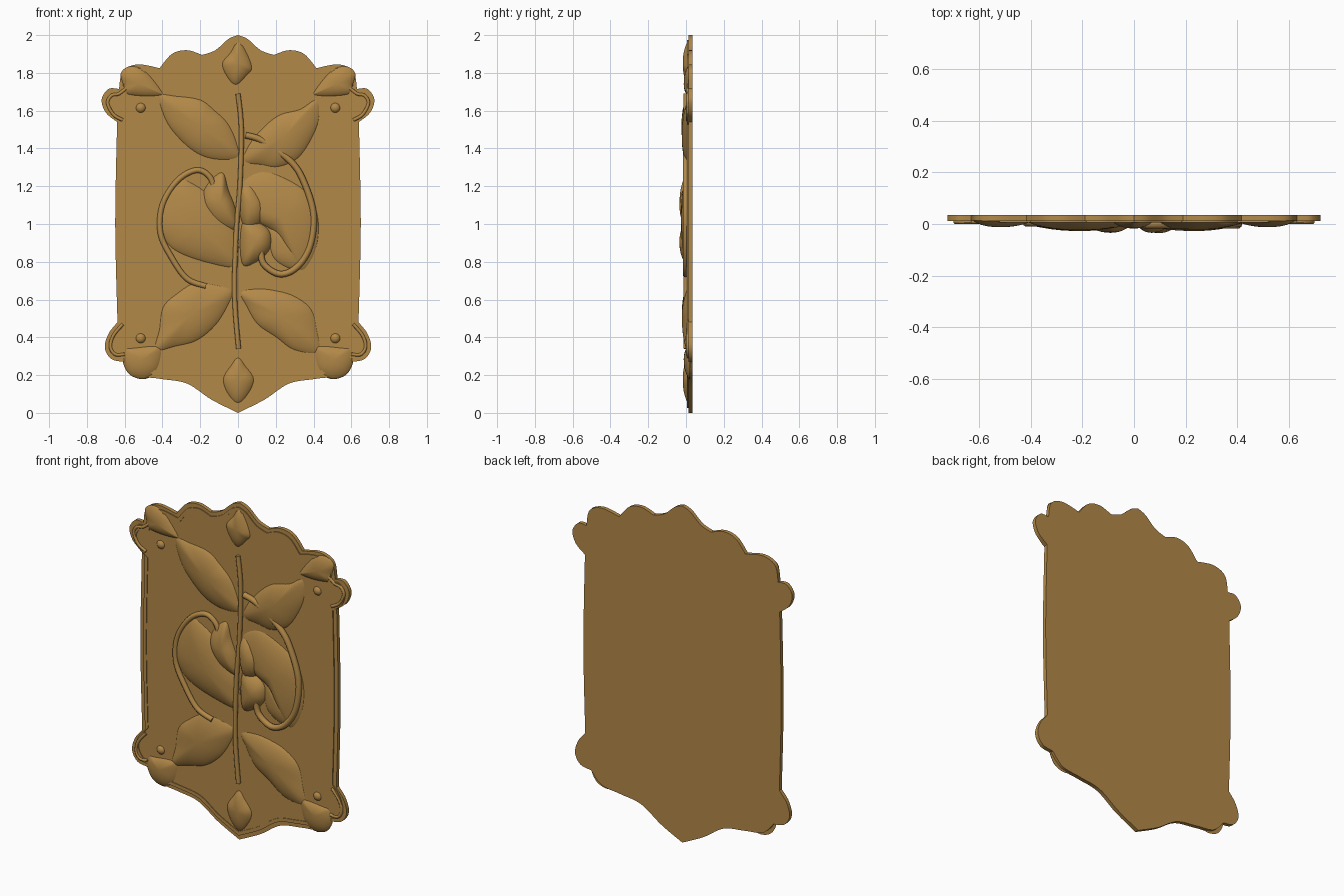
import bpy, bmesh, math
from mathutils import Vector

if "Cube" in bpy.data.objects:
    bpy.data.objects.remove(bpy.data.objects["Cube"])

mat = bpy.data.materials.new("brass")
mat.diffuse_color = (0.45, 0.25, 0.065, 1)
mat.use_nodes = True
mat.node_tree.nodes["Principled BSDF"].inputs["Base Color"].default_value = mat.diffuse_color


def spline(pts, n=6, closed=False):
    """Catmull-Rom points through a few 2D knots."""
    p = [Vector(q) for q in pts]
    out, m = [], len(p)
    for i in range(m if closed else m - 1):
        if closed:
            a, b, c, d = (p[(i + k) % m] for k in (-1, 0, 1, 2))
        else:
            a, b, c, d = p[max(i - 1, 0)], p[i], p[i + 1], p[min(i + 2, m - 1)]
        for k in range(n):
            t = k / n
            out.append(0.5 * (2 * b + (c - a) * t + (2 * a - 5 * b + 4 * c - d) * t * t
                              + (3 * b - a - 3 * c + d) * t ** 3))
    if not closed:
        out.append(p[-1])
    return out


def finish(bm, name, angle=40):
    bmesh.ops.recalc_face_normals(bm, faces=bm.faces)
    me = bpy.data.meshes.new(name)
    bm.to_mesh(me)
    bm.free()
    ob = bpy.data.objects.new(name, me)
    bpy.context.collection.objects.link(ob)
    me.materials.append(mat)
    bpy.ops.object.select_all(action='DESELECT')
    ob.select_set(True)
    bpy.context.view_layer.objects.active = ob
    bpy.ops.object.shade_smooth_by_angle(angle=math.radians(angle))
    return ob


def bridge(bm, a, b):
    for i in range(len(a)):
        j = (i + 1) % len(a)
        bm.faces.new((a[i], a[j], b[j], b[i]))


def pillow(name, pts, h, base=0.014, rings=9, n=5):
    """Domed relief shape swelling from a closed outline."""
    o = spline(pts, n, True)
    c = sum(o, Vector((0, 0))) / len(o)
    bm = bmesh.new()
    prev = None
    for r in range(rings):
        s = math.cos(r / rings * math.pi / 2)
        y = base - h * (1 - s ** 2.2) ** 0.75
        ring = [bm.verts.new((c.x + (q.x - c.x) * s, y, c.y + (q.y - c.y) * s)) for q in o]
        if prev:
            bridge(bm, prev, ring)
        else:
            bm.faces.new(ring)
        prev = ring
    tip = bm.verts.new((c.x, base - h, c.y))
    for i in range(len(o)):
        bm.faces.new((prev[i], prev[(i + 1) % len(o)], tip))
    return finish(bm, name, 50)


def tube(name, pts, r, y):
    """Round stem along a path of (x, z) knots."""
    path = spline(pts, 6)
    bm = bmesh.new()
    prev, sides = None, 10
    for i, p in enumerate(path):
        d = (path[min(i + 1, len(path) - 1)] - path[max(i - 1, 0)]).normalized()
        ring = []
        for k in range(sides):
            a = 2 * math.pi * k / sides
            q = p + Vector((-d.y, d.x)) * r * math.cos(a)
            ring.append(bm.verts.new((q.x, y + r * math.sin(a), q.y)))
        if prev:
            bridge(bm, prev, ring)
        else:
            bm.faces.new(ring)
        prev = ring
    bm.faces.new(prev)
    return finish(bm, name)


def both(fn, name, pts, *args):
    """Build a part and its mirror image."""
    fn(name + "_right", pts, *args)
    fn(name + "_left", [(-x, z) for x, z in pts], *args)


# Plaque: scalloped outline in segments that meet at cusps, then mirrored
segments = [
    [(0, 2), (.05, 1.98), (.12, 1.92), (.19, 1.895)],
    [(.19, 1.895), (.27, 1.92), (.35, 1.9), (.415, 1.825)],
    [(.415, 1.825), (.53, 1.845), (.61, 1.81), (.63, 1.715)],
    [(.63, 1.715), (.685, 1.715), (.722, 1.66), (.7, 1.59), (.64, 1.54)],
    [(.64, 1.54), (.65, 1.0), (.638, .48)],
    [(.638, .48), (.685, .42), (.705, .345), (.67, .285), (.6, .27)],
    [(.6, .27), (.53, .2), (.41, .18), (.27, .155), (.14, .07), (0, 0)],
]
half = []
for s in segments:
    half += spline(s, 7)[:-1]
half.append(Vector((0, 0)))
outline = half + [Vector((-p.x, p.y)) for p in half[-2:0:-1]]

bm = bmesh.new()
# stepped rim: (x scale, z scale, y)
levels = [(1, 1, .035), (1, 1, .012), (.965, .975, .012), (.965, .975, .006),
          (.935, .952, .006), (.935, .952, .010)]
prev = None
for sx, sz, y in levels:
    ring = [bm.verts.new((p.x * sx, y, 1 + (p.y - 1) * sz)) for p in outline]
    if prev:
        bridge(bm, prev, ring)
    else:
        bm.faces.new(ring)
    prev = ring
bm.faces.new(prev)
finish(bm, "plaque", 35)

# Large leaves
pillow("leaf_upper_left", [(-.42, 1.68), (-.33, 1.68), (-.2, 1.66), (-.12, 1.6), (-.05, 1.53),
       (-.005, 1.43), (0, 1.35), (-.12, 1.34), (-.23, 1.38), (-.33, 1.47), (-.39, 1.56)], .038)
pillow("leaf_upper_right", [(.03, 1.33), (.05, 1.41), (.13, 1.51), (.22, 1.58), (.33, 1.61),
       (.42, 1.66), (.43, 1.55), (.38, 1.43), (.31, 1.34), (.21, 1.3), (.13, 1.31)], .036)
pillow("leaf_lower_left", [(-.03, .65), (-.12, .68), (-.23, .69), (-.33, .63), (-.4, .56),
       (-.42, .44), (-.44, .33), (-.33, .35), (-.22, .38), (-.12, .46), (-.05, .57)], .036)
pillow("leaf_lower_right", [(.01, .64), (.1, .66), (.2, .65), (.3, .62), (.39, .55),
       (.42, .44), (.43, .32), (.3, .33), (.2, .4), (.1, .47), (.04, .57)], .036)

# Flower petals
pillow("petal_left", [(-.33, 1.24), (-.41, 1.13), (-.43, 1.0), (-.38, .9), (-.3, .84), (-.15, .79),
       (-.01, .77), (.01, .85), (-.01, .95), (-.1, 1.1), (-.21, 1.2)], .041)
pillow("petal_right", [(.02, 1.22), (.13, 1.28), (.28, 1.23), (.39, 1.14), (.43, 1.0), (.41, .85),
       (.34, .75), (.27, .83), (.2, .95), (.09, 1.02), (.02, 1.1)], .041)
pillow("petal_fold", [(.17, .98), (.25, .95), (.34, .85), (.36, .78), (.28, .76), (.18, .83)], .025)
pillow("inner_petal_left", [(-.085, 1.275), (-.05, 1.18), (-.01, 1.07), (-.01, .97), (-.12, 1.0),
       (-.19, 1.1), (-.17, 1.2)], .048)
pillow("inner_petal_right", [(.01, 1.19), (.07, 1.21), (.14, 1.12), (.13, 1.02), (.05, .97),
       (.01, 1.05)], .048)
pillow("flower_heart", [(.02, 1.0), (.1, 1.01), (.168, .96), (.17, .87), (.1, .8), (.02, .79)], .049)

# Stem and curling tendrils
tube("stem", [(0, 1.69), (.018, 1.5), (.01, 1.2), (-.01, .95), (-.018, .62), (.003, .34)], .013, 0)
tube("tendril_left", [(-.12, 1.17), (-.15, 1.25), (-.22, 1.285), (-.32, 1.23), (-.4, 1.1),
     (-.41, .95), (-.35, .82), (-.27, .71), (-.17, .67)], .015, .004)
tube("tendril_right", [(.04, 1.47), (.13, 1.44), (.28, 1.33), (.35, 1.22), (.4, 1.05), (.38, .88),
     (.31, .77), (.22, .735), (.135, .79), (.12, .88)], .017, -.001)

# Buds on the centre line
pillow("bud_top", [(0, 1.97), (.04, 1.92), (.075, 1.83), (.05, 1.79), (-.01, 1.735),
       (-.06, 1.78), (-.085, 1.85), (-.04, 1.91)], .031)
pillow("bud_bottom", [(0, .295), (.04, .25), (.085, .18), (.055, .1), (0, .05),
       (-.055, .1), (-.08, .18), (-.04, .25)], .031)

# Corner leaves, scroll ridges and studs
both(pillow, "corner_leaf_top", [(.62, 1.8), (.57, 1.835), (.49, 1.81), (.4, 1.7), (.41, 1.68),
     (.5, 1.675), (.595, 1.69), (.61, 1.74)], .026)
both(pillow, "corner_leaf_bottom", [(.61, .27), (.57, .2), (.49, .18), (.42, .23), (.395, .345),
     (.44, .36), (.55, .35), (.6, .34)], .032, .02)
both(tube, "scroll_top", [(.59, 1.72), (.63, 1.69), (.67, 1.68), (.69, 1.64), (.66, 1.58), (.61, 1.55)], .009, .009)
both(tube, "scroll_bottom", [(.61, .47), (.66, .41), (.675, .35), (.65, .31), (.6, .31)], .009, .009)
circle = [(.027 * math.cos(k * math.pi / 4), .027 * math.sin(k * math.pi / 4)) for k in range(8)]
for row, z in (("top", 1.615), ("bottom", .395)):
    both(pillow, "stud_" + row, [(.515 + a, z + b) for a, b in circle], .018)
